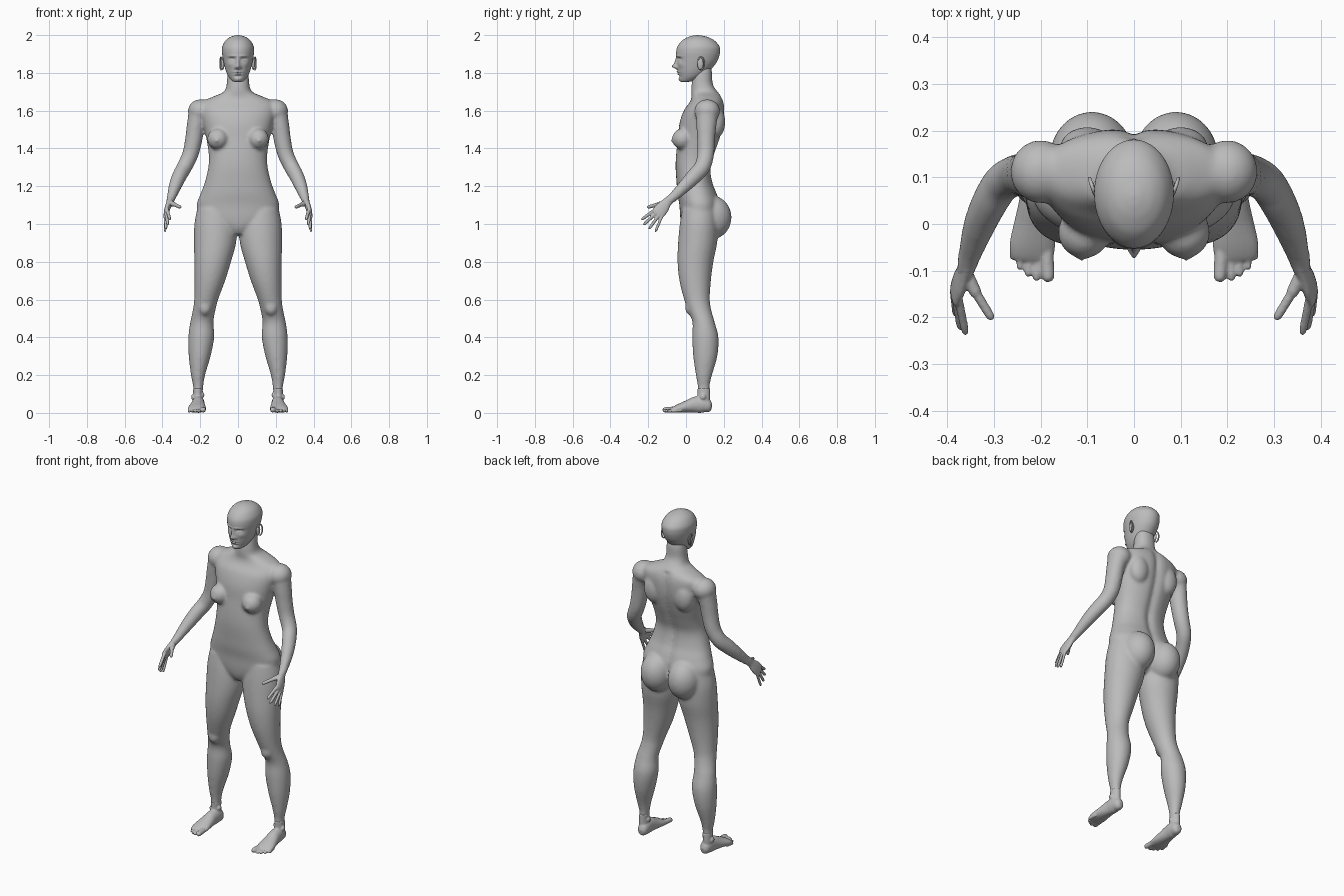
import bpy, bmesh, math
from mathutils import Vector, Matrix

skin = bpy.data.materials.new("grey_clay")
skin.diffuse_color = (0.5, 0.5, 0.5, 1)


def spline(rows, steps):
    """Catmull-Rom interpolation of every column of a short section table."""
    out = []
    for i in range(len(rows) - 1):
        p0, p1 = rows[max(i - 1, 0)], rows[i]
        p2, p3 = rows[i + 1], rows[min(i + 2, len(rows) - 1)]
        for k in range(steps):
            t = k / steps
            out.append([0.5 * (2 * b + (c - a) * t + (2 * a - 5 * b + 4 * c - d) * t * t
                        + (3 * b - a - 3 * c + d) * t ** 3) for a, b, c, d in zip(p0, p1, p2, p3)])
    return out + [list(rows[-1])]


def skin_rings(bm, rings):
    """Bridge closed rings of points and cap both ends."""
    vs = [[bm.verts.new(p) for p in r] for r in rings]
    n, faces = len(vs[0]), []
    for a, b in zip(vs, vs[1:]):
        faces += [bm.faces.new((a[i], a[(i + 1) % n], b[(i + 1) % n], b[i])) for i in range(n)]
    faces += [bm.faces.new(vs[0]), bm.faces.new(vs[-1])]
    bmesh.ops.recalc_face_normals(bm, faces=faces)
    return [v for r in vs for v in r]


def stack(bm, rows, n=32, steps=5, power=1.0):
    """Horizontal sections: z, x min, x max, y front, y back."""
    rings = []
    for z, x0, x1, y0, y1 in spline(rows, steps):
        ring = []
        for i in range(n):
            c, s = math.cos(math.tau * i / n), math.sin(math.tau * i / n)
            c, s = (math.copysign(abs(u) ** power, u) for u in (c, s))
            ring.append(((x0 + x1) / 2 + c * (x1 - x0) / 2, (y0 + y1) / 2 + s * (y1 - y0) / 2, z))
        rings.append(ring)
    return skin_rings(bm, rings)


def tube(bm, rows, side, wide=(1, 0, 0), n=20, steps=5):
    """Sections along a path: x, y, z, half width, half thickness."""
    pts, rings = spline(rows, steps), []
    for i, p in enumerate(pts):
        d = (Vector(pts[min(i + 1, len(pts) - 1)][:3]) - Vector(pts[max(i - 1, 0)][:3])).normalized()
        u = Vector(wide)
        u = (u - d * u.dot(d)).normalized()
        w = d.cross(u)
        ring = [Vector(p[:3]) + u * math.cos(math.tau * k / n) * p[3]
                + w * math.sin(math.tau * k / n) * p[4] for k in range(n)]
        rings.append([(q.x * side, q.y, q.z) for q in ring])
    skin_rings(bm, rings)


def digit(bm, a, b, r, side):
    """Finger or toe with a rounded tip."""
    a, b = Vector(a), Vector(b)
    rows = [(*a.lerp(b, t), r * f, r * f) for t, f in ((0, 1), (.45, .95), (.8, .9), (.94, .7), (1, .3))]
    tube(bm, rows, side, n=12, steps=3)


def ball(bm, c, r):
    bmesh.ops.create_uvsphere(bm, u_segments=28, v_segments=18, radius=1,
                              matrix=Matrix.Translation(c) @ Matrix.Diagonal((*r, 1)))


def finish(bm, name, voxel=0, smooth=0):
    me = bpy.data.meshes.new(name)
    bm.to_mesh(me)
    bm.free()
    me.materials.append(skin)
    me.polygons.foreach_set("use_smooth", [True] * len(me.polygons))
    ob = bpy.data.objects.new(name, me)
    bpy.context.collection.objects.link(ob)
    if voxel:
        m = ob.modifiers.new("fuse", 'REMESH')
        m.mode, m.voxel_size, m.use_smooth_shade = 'VOXEL', voxel, True
        m = ob.modifiers.new("soften", 'SMOOTH')
        m.factor, m.iterations = 0.5, smooth


def bump(x, z, cx, cz, sx, sz):
    return math.exp(-((x - cx) / sx) ** 2 - ((z - cz) / sz) ** 2)


# Torso and neck: z, half width, front, back
body = bmesh.new()
torso = [(.945, .05, .0, .11), (.98, .11, -.02, .15), (1.03, .2, -.03, .175), (1.1, .218, -.035, .18),
         (1.16, .198, -.045, .165), (1.22, .176, -.05, .142), (1.3, .157, -.055, .132),
         (1.37, .155, -.052, .152), (1.45, .167, -.043, .18), (1.53, .185, -.035, .2),
         (1.6, .2, -.012, .205), (1.645, .19, .02, .2), (1.675, .13, .03, .188),
         (1.7, .075, .028, .167), (1.74, .06, .03, .142), (1.8, .056, .04, .138), (1.84, .05, .05, .13)]
for v in stack(body, [(z, -w, w, a, b) for z, w, a, b in torso], n=64, power=.9):
    if v.co.y > .1 and v.co.z < 1.68:  # spine groove
        v.co.y -= .014 * math.exp(-(v.co.x / .022) ** 2)

# Leg: z, inner, outer, front, back
leg = [(.085, .187, .238, .06, .128), (.14, .184, .238, .062, .125), (.2, .174, .249, .052, .138),
       (.3, .145, .261, .038, .166), (.4, .126, .263, .033, .172), (.48, .13, .253, .034, .152),
       (.54, .12, .24, .012, .135), (.6, .105, .232, -.01, .126), (.7, .068, .23, -.035, .132),
       (.8, .037, .231, -.045, .145), (.9, .01, .233, -.042, .165), (1.0, .005, .231, -.033, .17),
       (1.08, .03, .216, -.02, .16)]
# Arm: x, y, z, radii
arm = [(.15, .115, 1.61, .05, .055), (.2, .112, 1.595, .056, .06), (.222, .108, 1.53, .048, .054),
       (.234, .106, 1.45, .046, .048), (.252, .104, 1.37, .043, .045), (.282, .088, 1.305, .041, .043),
       (.307, .05, 1.26, .039, .042), (.33, .0, 1.208, .035, .036), (.35, -.06, 1.15, .026, .027),
       (.36, -.098, 1.118, .02, .024), (.365, -.11, 1.105, .018, .022)]
for s in (1, -1):
    stack(body, [(z, *sorted((a * s, b * s)), c, d) for z, a, b, c, d in leg])
    tube(body, arm, s)
    ball(body, (.2 * s, .112, 1.598), (.065, .068, .062))     # shoulder
    ball(body, (.107 * s, -.018, 1.45), (.056, .056, .056))   # chest
    ball(body, (.114 * s, -.069, 1.443), (.011, .012, .011))
    ball(body, (.09 * s, .137, 1.035), (.092, .104, .115))    # buttock
    ball(body, (.1 * s, .16, 1.54), (.06, .048, .085))        # shoulder blade
    ball(body, (.175 * s, .025, .56), (.035, .03, .045))      # knee
finish(body, "body", .008, 9)

# Head: z, half width, front, back
head = bmesh.new()
skull = [(1.752, .012, -.022, .0), (1.757, .03, -.03, .04), (1.78, .05, -.036, .09), (1.81, .064, -.042, .125),
         (1.85, .075, -.047, .158), (1.88, .081, -.05, .173), (1.91, .085, -.052, .18),
         (1.94, .083, -.045, .177), (1.97, .067, -.022, .152), (1.988, .045, .008, .12),
         (1.997, .02, .035, .085), (2.0, .004, .056, .064)]
# Face relief: x, z, width, height, outward amount
face = [(0, 1.833, .012, .013, .024), (0, 1.855, .008, .022, .012), (.013, 1.829, .007, .007, .007),
        (.032, 1.872, .017, .011, -.013), (.032, 1.868, .011, .006, .007), (.03, 1.889, .024, .006, .005),
        (.045, 1.843, .016, .014, .004), (0, 1.805, .02, .004, .008), (0, 1.793, .017, .0045, .007),
        (0, 1.799, .022, .002, -.005), (0, 1.782, .02, .006, -.004), (0, 1.766, .02, .01, .006)]
for v in stack(head, [(z, -w, w, a, b) for z, w, a, b in skull], n=128, steps=9):
    if v.co.y < .04:
        x, z = abs(v.co.x), v.co.z
        v.co.y -= sum(k * bump(x, z, cx, cz, sx, sz) for cx, cz, sx, sz, k in face)
finish(head, "head")

# Ears: an outer shell with a rim
for s, label in ((1, "left"), (-1, "right")):
    ear = bmesh.new()
    ball(ear, (.081 * s, .076, 1.848), (.009, .016, .032))
    rim = [(.089 + .006 * math.sin(t), .079 + .018 * math.sin(t), 1.85 + .033 * math.cos(t), .004, .004)
           for t in (-.9, -.3, .4, 1.1, 1.8, 2.5, 3.1)]
    tube(ear, rim, s, n=10, steps=3)
    finish(ear, label + "_ear")

    # Hand: palm, four fingers and thumb
    hand = bmesh.new()
    palm = [(.354, -.075, 1.137, .023, .019), (.362, -.1, 1.115, .025, .017), (.373, -.125, 1.085, .035, .015),
            (.381, -.146, 1.06, .036, .012), (.383, -.156, 1.048, .03, .008)]
    tube(hand, palm, s, wide=(.1, .65, -.7))
    for a, b, r in (((.376, -.16, 1.078), (.36, -.237, 1.022), .0095),
                    ((.382, -.152, 1.063), (.371, -.226, .995), .0095),
                    ((.386, -.142, 1.049), (.381, -.197, .972), .009),
                    ((.385, -.128, 1.04), (.386, -.163, .957), .008),
                    ((.358, -.108, 1.112), (.335, -.155, 1.102), .0145),
                    ((.338, -.148, 1.104), (.303, -.205, 1.088), .0105)):
        digit(hand, a, b, r, s)
    finish(hand, label + "_hand", .0035, 3)

    # Foot: sole wedge, ankle bones and toes
    foot = bmesh.new()
    wedge = [(.206, .136, .03, .012, .016), (.207, .122, .033, .027, .031), (.209, .09, .044, .033, .044),
             (.211, .05, .043, .035, .043), (.214, .005, .033, .042, .033), (.217, -.04, .023, .049, .023),
             (.219, -.068, .016, .046, .015), (.22, -.08, .014, .038, .009)]
    tube(foot, wedge, s)
    stack(foot, [(z, *sorted((a * s, b * s)), .06 - k, .128) for z, a, b, k in
                 ((.03, .18, .24, .04), (.06, .183, .24, .02), (.09, .187, .238, .0), (.13, .186, .237, .0))])
    for x, z in ((.187, .095), (.239, .085)):
        ball(foot, (x * s, .09, z), (.009, .015, .015))
    for k, (x, y, r) in enumerate(((.183, -.124, .0155), (.209, -.122, .0105), (.227, -.113, .01),
                                   (.245, -.099, .0095), (.26, -.077, .009))):
        digit(foot, (.188 + k * .0165, -.055 + k * .008, r + .004), (x, y, r), r, s)
    finish(foot, label + "_foot", .004, 3)
